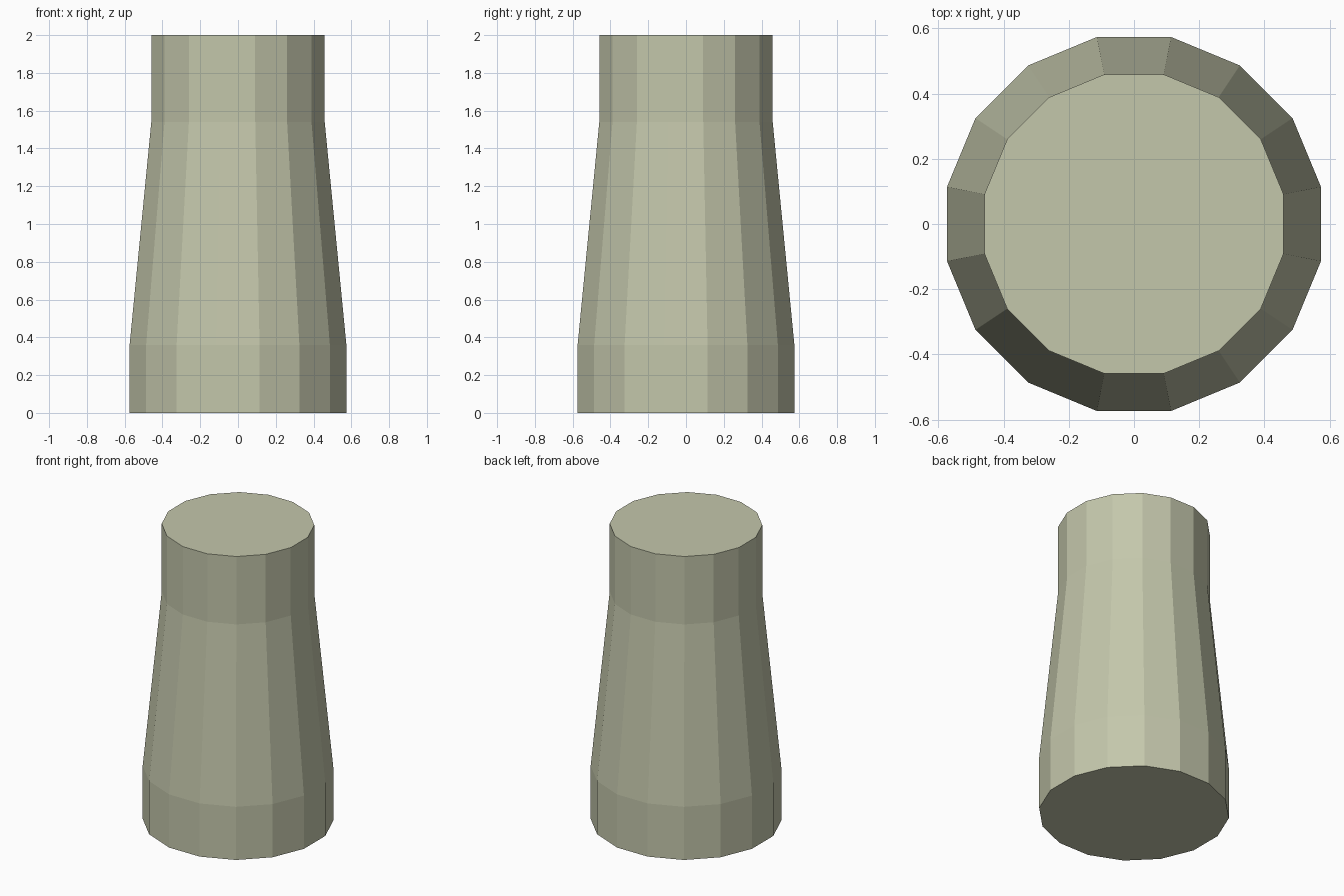
import bpy, bmesh, math

if "Cube" in bpy.data.objects:
    bpy.data.objects.remove(bpy.data.objects["Cube"])

SIDES = 16
# (radius, height) of each ring, bottom to top
PROFILE = [(0.585, 0.0), (0.585, 0.36), (0.468, 1.54), (0.468, 2.0)]

bm = bmesh.new()
rings = []
for r, z in PROFILE:
    angles = [(i + 0.5) * math.tau / SIDES for i in range(SIDES)]
    rings.append([bm.verts.new((r * math.cos(a), r * math.sin(a), z)) for a in angles])

# Side walls: straight base, tapered middle, straight neck
for low, high in zip(rings, rings[1:]):
    for i in range(SIDES):
        j = (i + 1) % SIDES
        bm.faces.new((low[i], low[j], high[j], high[i]))

# Flat end caps
bm.faces.new(rings[0][::-1])
bm.faces.new(rings[-1])

mesh = bpy.data.meshes.new("tapered_post")
bm.to_mesh(mesh)
bm.free()
post = bpy.data.objects.new("tapered_post", mesh)
bpy.context.collection.objects.link(post)

# Pale olive finish
mat = bpy.data.materials.new("pale_olive")
mat.diffuse_color = (0.55, 0.57, 0.41, 1.0)
mat.use_nodes = True
mat.node_tree.nodes["Principled BSDF"].inputs["Base Color"].default_value = mat.diffuse_color
mesh.materials.append(mat)
